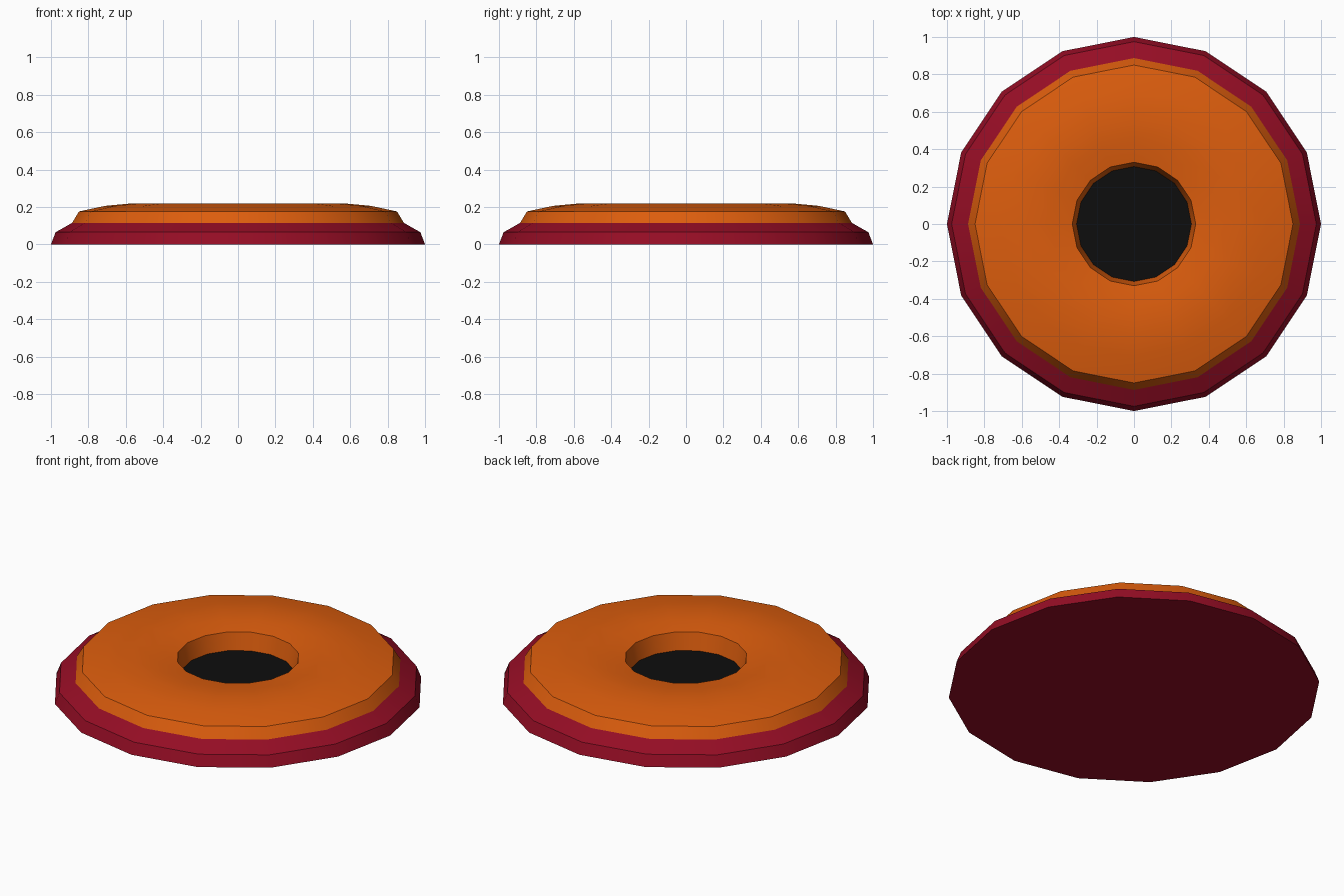
import bpy, bmesh, math

if "Cube" in bpy.data.objects:
    bpy.data.objects.remove(bpy.data.objects["Cube"])

SIDES = 16


def lathe(name, profile, color, cap_bottom=False, cap_top=False):
    """Revolve (radius, z) points, listed from outer bottom to inner top."""
    bm = bmesh.new()
    rings = []
    for r, z in profile:
        rings.append([bm.verts.new((r * math.cos(2 * math.pi * i / SIDES),
                                    r * math.sin(2 * math.pi * i / SIDES), z))
                      for i in range(SIDES)])
    for a, b in zip(rings, rings[1:]):
        for i in range(SIDES):
            j = (i + 1) % SIDES
            bm.faces.new((a[i], a[j], b[j], b[i]))
    if cap_bottom:
        bm.faces.new(rings[0][::-1])
    if cap_top:
        bm.faces.new(rings[-1])
    mesh = bpy.data.meshes.new(name)
    bm.to_mesh(mesh)
    bm.free()
    obj = bpy.data.objects.new(name, mesh)
    bpy.context.collection.objects.link(obj)
    mat = bpy.data.materials.new(name + "_color")
    mat.diffuse_color = color
    mat.use_nodes = True
    mat.node_tree.nodes["Principled BSDF"].inputs["Base Color"].default_value = mat.diffuse_color
    mesh.materials.append(mat)
    # Smooth around, sharp at the strong profile breaks
    bpy.ops.object.select_all(action='DESELECT')
    obj.select_set(True)
    bpy.context.view_layer.objects.active = obj
    bpy.ops.object.shade_smooth_by_angle(angle=math.radians(30))
    return obj


# Red stepped base, closed underneath
lathe("base", [(1.0, 0), (0.975, 0.065), (0.887, 0.115)],
      (0.30, 0.004, 0.018, 1), cap_bottom=True)

# Orange rounded ring, dipping toward the central hole
lathe("ring", [(0.887, 0.115), (0.85, 0.176), (0.71, 0.206), (0.57, 0.219),
               (0.45, 0.213), (0.33, 0.195), (0.307, 0.095)],
      (0.72, 0.11, 0.004, 1))

# Black floor of the hole
lathe("hole_floor", [(0.307, 0.095)], (0.004, 0.004, 0.004, 1), cap_top=True)
